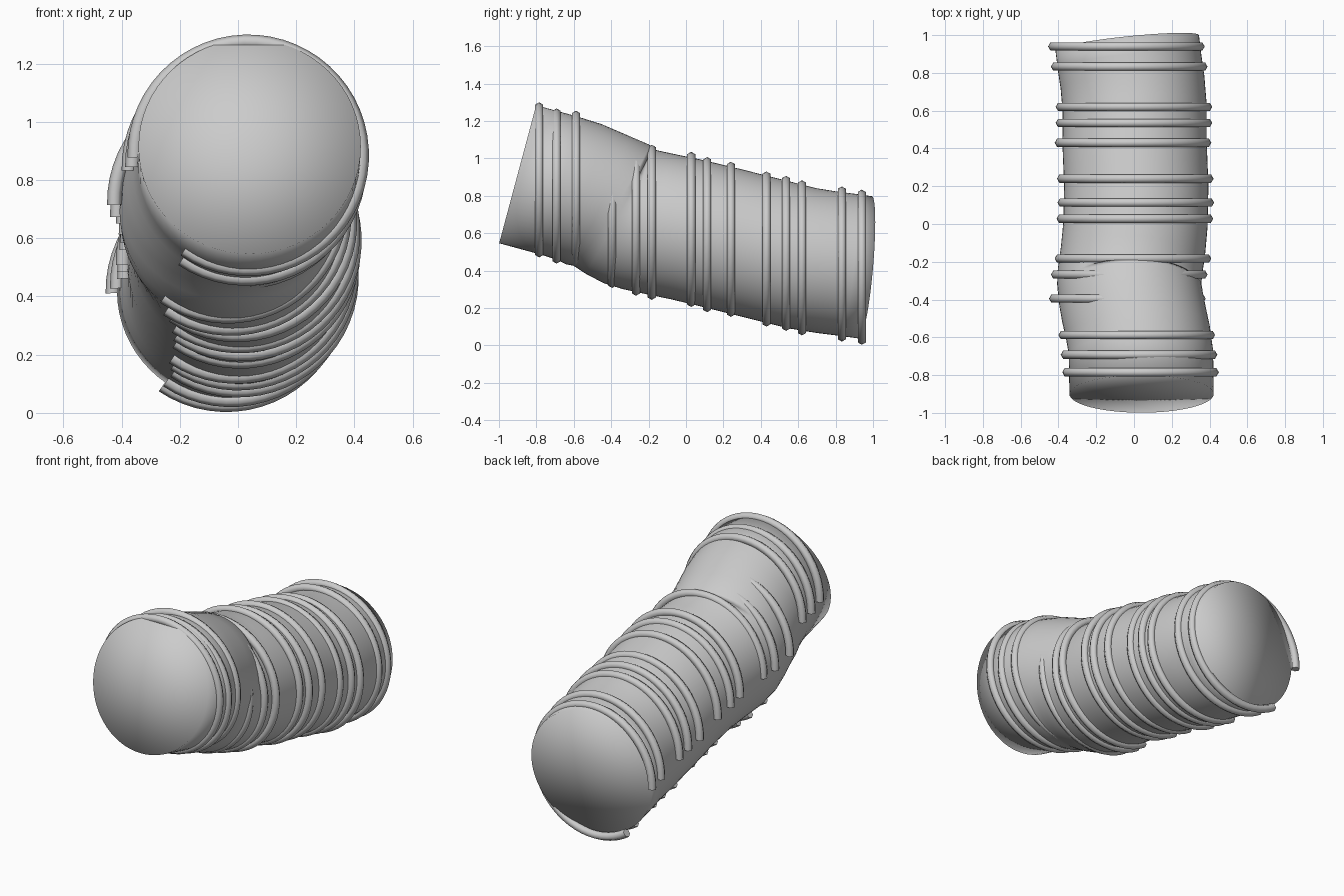
import bpy, bmesh
from math import sin, cos, radians, pi
from mathutils import Vector, Matrix

if "Cube" in bpy.data.objects:
    bpy.data.objects.remove(bpy.data.objects["Cube"])

BODY_R = 0.382
RING_R = 0.39
RING_T = 0.025
SIDES = 64


def finish(bm, name, angle=None):
    bmesh.ops.recalc_face_normals(bm, faces=bm.faces)
    me = bpy.data.meshes.new(name)
    bm.to_mesh(me)
    bm.free()
    for p in me.polygons:
        p.use_smooth = True
    ob = bpy.data.objects.new(name, me)
    bpy.context.collection.objects.link(ob)
    if angle:
        bpy.ops.object.select_all(action='DESELECT')
        ob.select_set(True)
        bpy.context.view_layer.objects.active = ob
        bpy.ops.object.shade_smooth_by_angle(angle=radians(angle))
    return ob


def loft(bm, loops, ends=True):
    for a, b in zip(loops, loops[1:]):
        n = len(a)
        for i in range(n):
            j = (i + 1) % n
            bm.faces.new((a[i], a[j], b[j], b[i]))
    if ends:
        for loop in (loops[0], loops[-1]):
            c = bm.verts.new(sum((v.co for v in loop), Vector()) / len(loop))
            for i in range(len(loop)):
                bm.faces.new((loop[i], loop[(i + 1) % len(loop)], c))


# Bent tube body: section centres with tilt (about x) and yaw (about z)
sections = [
    (0.04, -0.90, 0.915, 15, 0), (0.037, -0.68, 0.855, 14, 2),
    (0.02, -0.57, 0.82, 18, 5), (0.0, -0.48, 0.78, 25, 6),
    (-0.015, -0.40, 0.75, 32, 4), (-0.02, -0.36, 0.722, 28, 2),
    (-0.025, -0.32, 0.695, 18, 0), (-0.022, -0.26, 0.675, 12, -3),
    (-0.005, -0.14, 0.649, 12, -4), (0.008, 0.0, 0.62, 12, -2),
    (0.012, 0.20, 0.572, 13, 0), (0.003, 0.43, 0.514, 14, 1),
    (0.003, 0.62, 0.466, 11, 2), (-0.008, 0.75, 0.445, 8, 5),
    (-0.024, 0.86, 0.431, 6, 6), (-0.036, 0.96, 0.417, 5, 6),
]
bm = bmesh.new()
loops = []
for x, y, z, tilt, yaw in sections:
    rot = Matrix.Rotation(radians(yaw), 3, 'Z') @ Matrix.Rotation(radians(-tilt), 3, 'X')
    loops.append([bm.verts.new(Vector((x, y, z)) + rot @ Vector(
        (BODY_R * cos(2 * pi * i / SIDES), 0, BODY_R * sin(2 * pi * i / SIDES))))
        for i in range(SIDES)])
loft(bm, loops)
finish(bm, "tube_body")


# Open C-shaped ribs standing in vertical planes, gap at lower left
def rib(index, x, y, z):
    bm = bmesh.new()
    start, end, steps = -124, 181, 48
    loops = []
    for s in range(steps + 1):
        a = radians(start + (end - start) * s / steps)
        loop = []
        for k in range(6):
            t = k * pi / 3
            r = RING_R + RING_T * cos(t)
            loop.append(bm.verts.new((x + r * cos(a), y + RING_T * sin(t), z + r * sin(a))))
        loops.append(loop)
    loft(bm, loops)
    finish(bm, f"rib_{index:02d}", 65)


ribs = [
    (0.035, -0.785, 0.885), (0.027, -0.692, 0.852), (0.015, -0.588, 0.84),
    (-0.035, -0.395, 0.722), (-0.025, -0.268, 0.68), (-0.005, -0.183, 0.658),
    (0.005, 0.028, 0.62), (0.01, 0.113, 0.592), (0.007, 0.24, 0.567),
    (-0.005, 0.43, 0.515), (0.0, 0.535, 0.492), (0.0, 0.62, 0.468),
    (-0.025, 0.833, 0.435), (-0.04, 0.94, 0.418),
]
for i, p in enumerate(ribs, 1):
    rib(i, *p)
